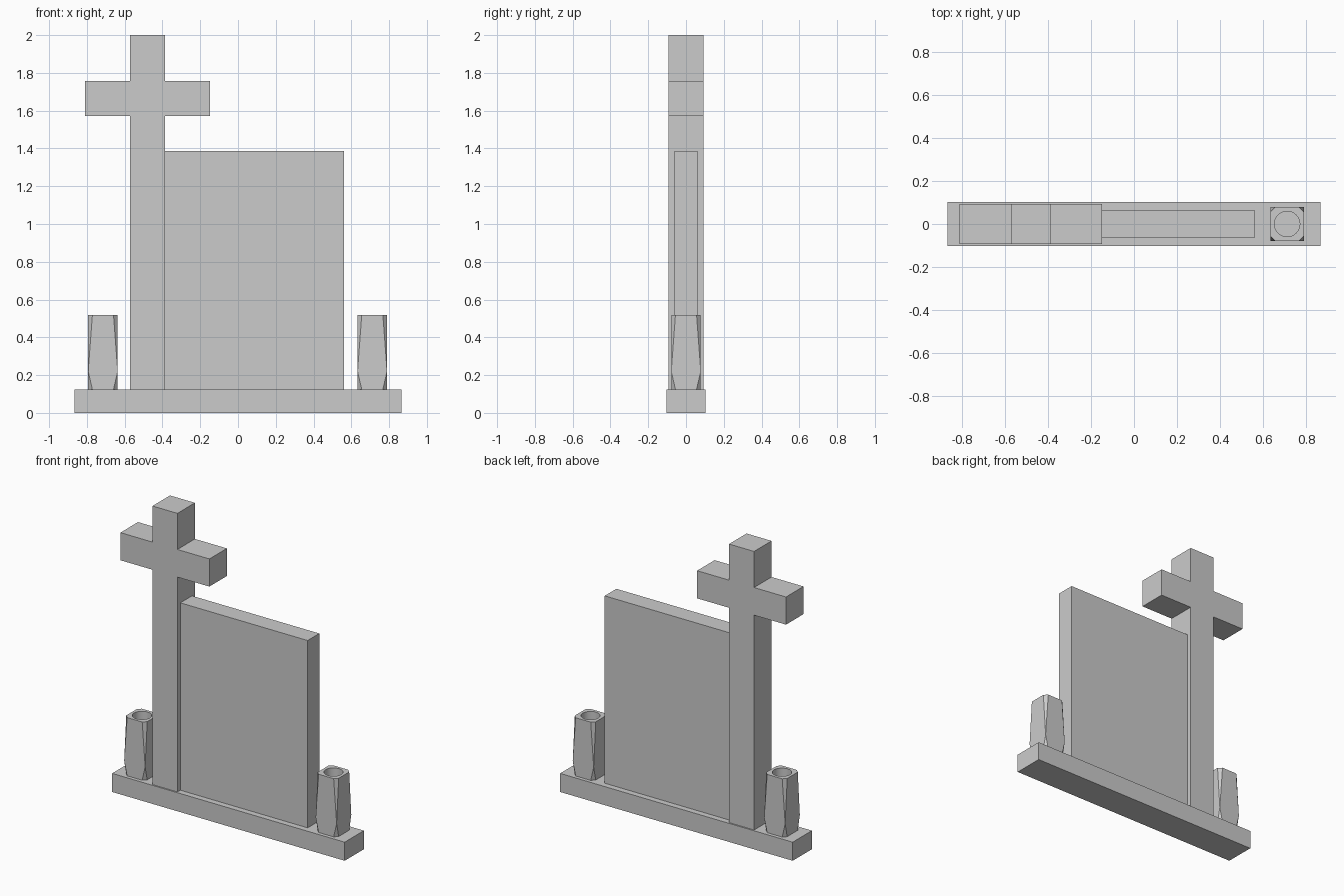
import bpy, bmesh, math
from mathutils import Vector

if "Cube" in bpy.data.objects:
    bpy.data.objects.remove(bpy.data.objects["Cube"])


def finish(name, bm):
    bmesh.ops.recalc_face_normals(bm, faces=bm.faces)
    mesh = bpy.data.meshes.new(name)
    bm.to_mesh(mesh)
    bm.free()
    obj = bpy.data.objects.new(name, mesh)
    bpy.context.collection.objects.link(obj)
    return obj


def prism(name, profile, half_depth):
    """Extrude an (x, z) outline symmetrically along y."""
    bm = bmesh.new()
    face = bm.faces.new([bm.verts.new((x, -half_depth, z)) for x, z in profile])
    new = bmesh.ops.extrude_face_region(bm, geom=[face])["geom"]
    verts = [v for v in new if isinstance(v, bmesh.types.BMVert)]
    bmesh.ops.translate(bm, verts=verts, vec=(0, 2 * half_depth, 0))
    return finish(name, bm)


def rect(x0, x1, z0, z1):
    return [(x0, z0), (x1, z0), (x1, z1), (x0, z1)]


def vase(name, cx):
    """Square block with corners cut away above and below a belly line, bored out."""
    h, c, z0, zm, z1 = 0.078, 0.022, BASE_TOP, 0.22, 0.517
    bm = bmesh.new()

    def octagon(z):
        pts = []
        for sx, sy in ((1, 1), (-1, 1), (-1, -1), (1, -1)):
            a, b = (sx * h, sy * (h - c)), (sx * (h - c), sy * h)
            pts += [a, b] if sx * sy > 0 else [b, a]
        return [bm.verts.new((cx + x, y, z)) for x, y in pts]

    low, top = octagon(z0), octagon(z1)
    belly = [bm.verts.new((cx + x * h, y * h, zm))
             for x, y in ((1, 1), (-1, 1), (-1, -1), (1, -1))]
    bm.faces.new(low)
    for i in range(4):
        a, b, n = 2 * i, 2 * i + 1, (2 * i + 2) % 8
        # corner facets, then the flat six-sided side
        bm.faces.new((belly[i], top[a], top[b]))
        bm.faces.new((belly[i], low[b], low[a]))
        bm.faces.new((low[b], low[n], belly[(i + 1) % 4], top[n], top[b], belly[i]))

    # round bore
    def circle(z, r=0.059, n=32):
        return [bm.verts.new((cx + r * math.cos(math.tau * k / n),
                              r * math.sin(math.tau * k / n), z)) for k in range(n)]

    rim, floor = circle(z1), circle(z0 + 0.1)
    bm.faces.new(floor)
    for k in range(32):
        j = (k + 1) % 32
        bm.faces.new((rim[k], rim[j], floor[j], floor[k])).smooth = True
    edges = [bm.edges.get((loop[k - 1], loop[k]))
             for loop in (top, rim) for k in range(len(loop))]
    bmesh.ops.triangle_fill(bm, edges=edges, use_beauty=True, normal=Vector((0, 0, 1)))
    obj = finish(name, bm)
    # keep the rim edge crisp
    for e in obj.data.edges:
        zs = [obj.data.vertices[v].co.z for v in e.vertices]
        e.use_edge_sharp = abs(zs[0] - zs[1]) < 1e-5


BASE_TOP = 0.125

# plinth and inscription slab
prism("base", rect(-0.866, 0.866, 0, BASE_TOP), 0.102)
prism("headstone_slab", rect(-0.386, 0.562, BASE_TOP, 1.386), 0.062)

# cross outline
L, R, A0, A1 = -0.572, -0.386, 1.571, 1.757
prism("cross", [(L, BASE_TOP), (R, BASE_TOP), (R, A0), (-0.148, A0), (-0.148, A1),
                (R, A1), (R, 2), (L, 2), (L, A1), (-0.81, A1), (-0.81, A0), (L, A0)], 0.093)

# pair of vases
for side, x in (("left", -0.715), ("right", 0.711)):
    vase("vase_" + side, x)
